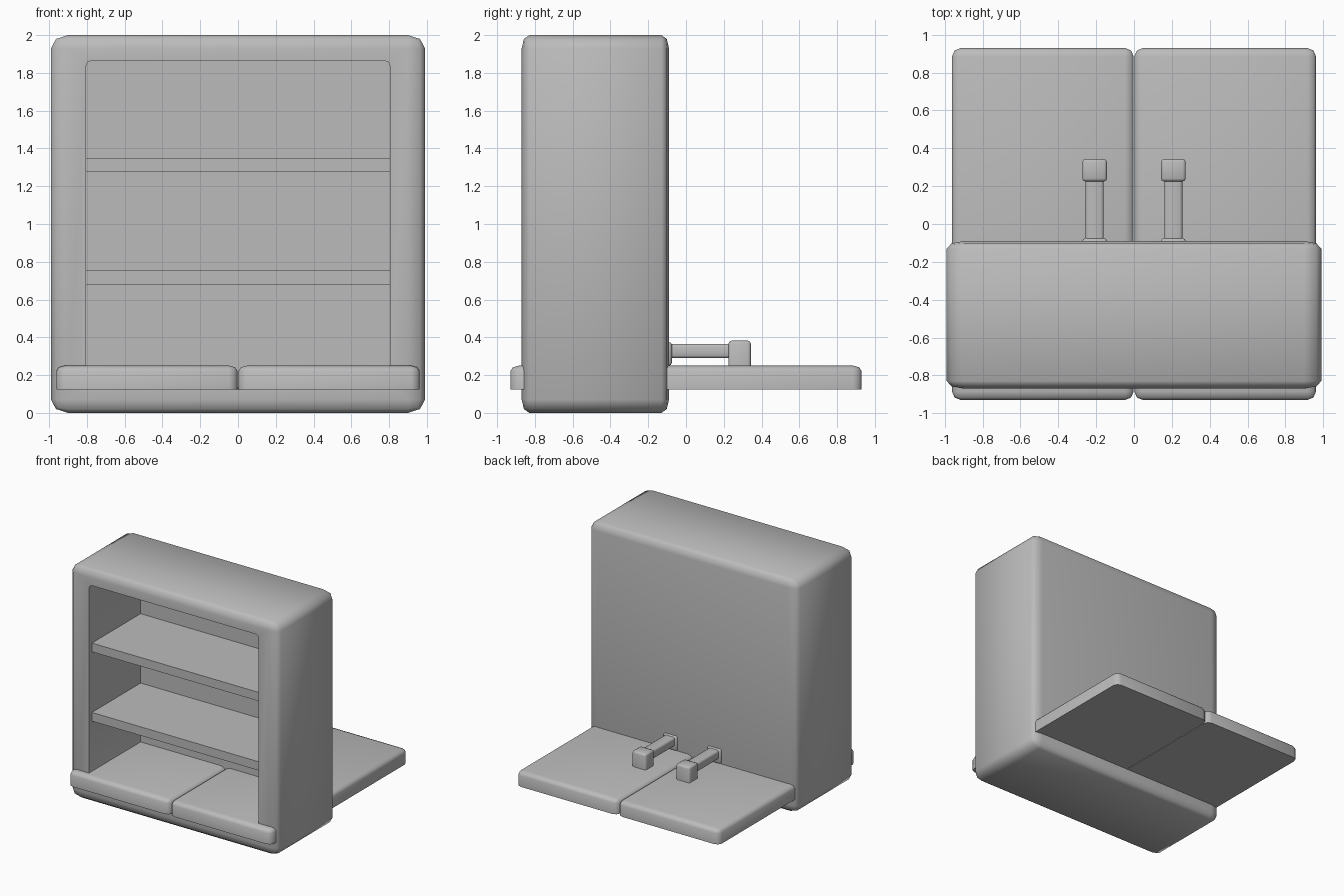
import bpy
import bmesh
import math
from mathutils import Vector

default_cube = bpy.data.objects.get("Cube")
if default_cube:
    bpy.data.objects.remove(default_cube, do_unlink=True)

grey = bpy.data.materials.new("light_grey")
grey.use_nodes = True
COLOUR = (0.5, 0.5, 0.5, 1)
grey.diffuse_color = COLOUR
grey.node_tree.nodes["Principled BSDF"].inputs["Base Color"].default_value = COLOUR


def box(name, low, high, radii=None, edge_rule=None, segments=2):
    """Box between two corners, with an optional bevel that differs per axis."""
    low, high = Vector(low), Vector(high)
    size, centre = high - low, (low + high) / 2
    r = Vector(radii) if radii else Vector((1, 1, 1))
    bm = bmesh.new()
    bmesh.ops.create_cube(bm, size=1)
    bmesh.ops.scale(bm, vec=[s / k for s, k in zip(size, r)], verts=bm.verts)
    if radii:
        edges = [e for e in bm.edges if edge_rule is None or edge_rule(e)]
        bmesh.ops.bevel(bm, geom=edges, offset=1, segments=segments,
                        profile=0.5, affect='EDGES', clamp_overlap=True)
    bmesh.ops.scale(bm, vec=r, verts=bm.verts)
    bmesh.ops.translate(bm, vec=centre, verts=bm.verts)
    mesh = bpy.data.meshes.new(name)
    bm.to_mesh(mesh)
    bm.free()
    mesh.materials.append(grey)
    obj = bpy.data.objects.new(name, mesh)
    bpy.context.collection.objects.link(obj)
    return obj


def smooth(obj, angle=50):
    bpy.ops.object.select_all(action='DESELECT')
    obj.select_set(True)
    bpy.context.view_layer.objects.active = obj
    bpy.ops.object.shade_smooth_by_angle(angle=math.radians(angle))


def along_y(edge):
    a, b = edge.verts
    return abs(a.co.y - b.co.y) > 0.01


def not_bottom(edge):
    return any(v.co.z > 0 for v in edge.verts)


# Cabinet shell with rounded edges and an open front
cabinet = box("cabinet", (-0.99, -0.87, 0), (0.99, -0.09, 2), (0.09, 0.04, 0.07))
cutter = box("opening_cutter", (-0.805, -1.0, 0.135), (0.805, -0.17, 1.865),
             (0.03, 0.03, 0.03), along_y)
cutter.hide_render = True
opening = cabinet.modifiers.new("opening", 'BOOLEAN')
opening.operation = 'DIFFERENCE'
opening.solver = 'EXACT'
opening.object = cutter
smooth(cabinet)
bpy.ops.object.modifier_apply(modifier="opening")
bpy.data.objects.remove(cutter, do_unlink=True)
smooth(cabinet)

# Shelves inside the cabinet
for name, bottom in (("lower_shelf", 0.68), ("upper_shelf", 1.275)):
    box(name, (-0.81, -0.83, bottom), (0.81, -0.165, bottom + 0.075))

# Paired base slabs running through the cabinet, each with a handle behind
for side, slab_x, handle_x in (("right", -0.482, -0.208), ("left", 0.482, 0.208)):
    smooth(box(side + "_slab", (slab_x - 0.48, -0.93, 0.125),
               (slab_x + 0.48, 0.93, 0.25), (0.045, 0.045, 0.03), not_bottom))
    smooth(box(side + "_handle_collar", (handle_x - 0.065, -0.11, 0.25),
               (handle_x + 0.065, -0.075, 0.375), (0.015, 0.015, 0.015)))
    smooth(box(side + "_handle_rod", (handle_x - 0.048, -0.1, 0.29),
               (handle_x + 0.048, 0.26, 0.366), (0.015, 0.015, 0.015), along_y))
    smooth(box(side + "_handle_head", (handle_x - 0.065, 0.225, 0.25),
               (handle_x + 0.065, 0.343, 0.382), (0.015, 0.015, 0.015), not_bottom))
